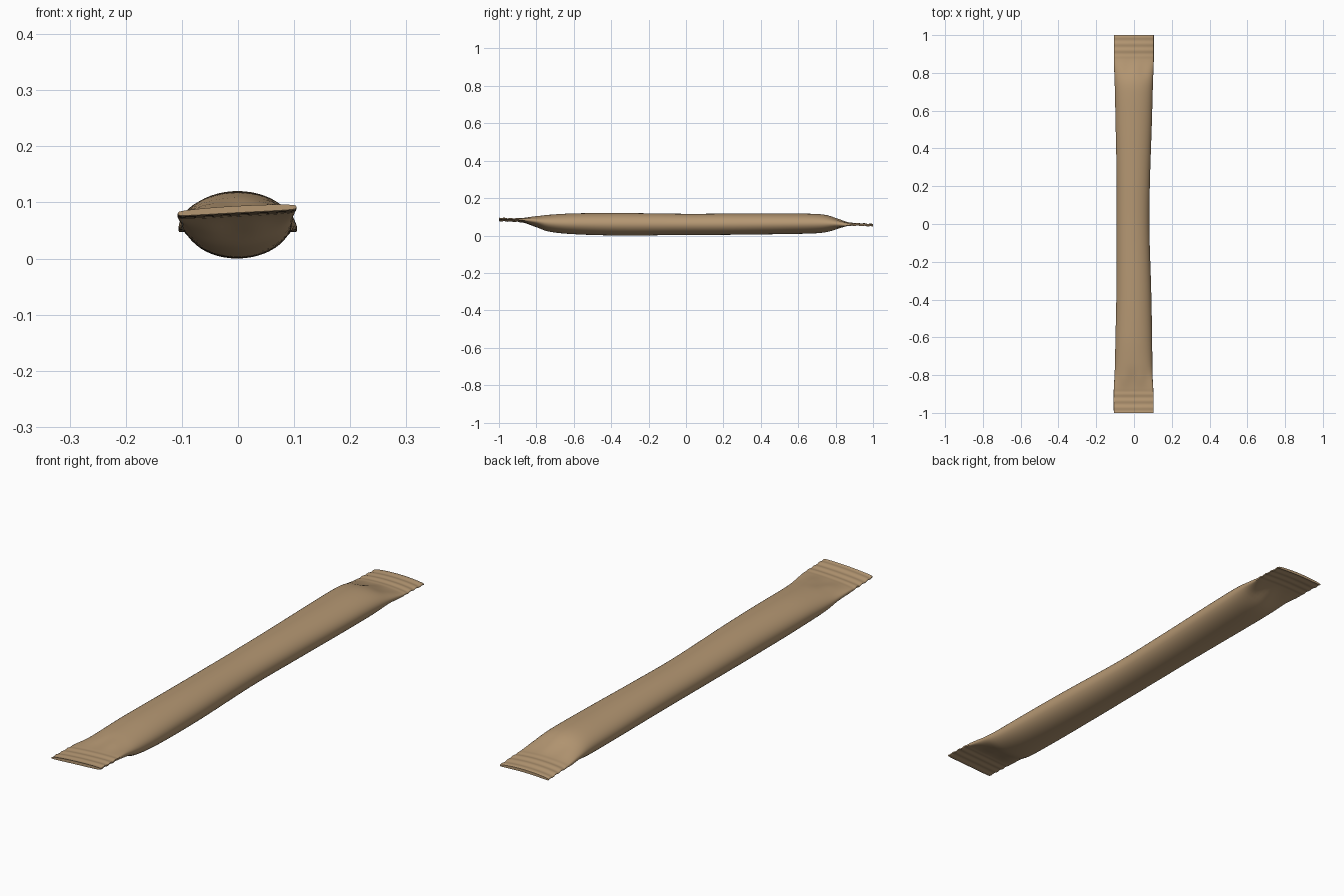
import bpy, bmesh, math

if "Cube" in bpy.data.objects:
    bpy.data.objects.remove(bpy.data.objects["Cube"])

# Stations along the stick: y, left x, right x, bottom z, top z
STATIONS = [
    (-1.00, -0.107, 0.104, 0.085, 0.097),
    (-0.93, -0.108, 0.104, 0.083, 0.094),
    (-0.87, -0.107, 0.102, 0.076, 0.096),
    (-0.80, -0.103, 0.098, 0.049, 0.106),
    (-0.74, -0.101, 0.097, 0.026, 0.114),
    (-0.60, -0.098, 0.096, 0.011, 0.122),
    (-0.35, -0.093, 0.091, 0.004, 0.124),
    (0.00, -0.092, 0.081, 0.007, 0.120),
    (0.25, -0.092, 0.085, 0.008, 0.121),
    (0.55, -0.098, 0.095, 0.012, 0.121),
    (0.70, -0.101, 0.099, 0.016, 0.119),
    (0.76, -0.103, 0.101, 0.024, 0.111),
    (0.82, -0.105, 0.103, 0.044, 0.089),
    (0.87, -0.106, 0.105, 0.057, 0.074),
    (0.93, -0.106, 0.105, 0.059, 0.070),
    (1.00, -0.106, 0.105, 0.055, 0.066),
]
SIDES = 48


def slope(i, k):
    a, b = STATIONS[max(i - 1, 0)], STATIONS[min(i + 1, len(STATIONS) - 1)]
    return (b[k] - a[k]) / (b[0] - a[0])


def sample(y):
    i = 0
    while i < len(STATIONS) - 2 and y > STATIONS[i + 1][0]:
        i += 1
    a, b = STATIONS[i], STATIONS[i + 1]
    d = b[0] - a[0]
    t = (y - a[0]) / d
    return [(2*t**3 - 3*t**2 + 1) * a[k] + (t**3 - 2*t**2 + t) * d * slope(i, k)
            + (3*t**2 - 2*t**3) * b[k] + (t**3 - t**2) * d * slope(i + 1, k)
            for k in range(1, 5)]


def smooth(a, b, v):
    t = max(0.0, min(1.0, (v - a) / (b - a)))
    return t * t * (3 - 2 * t)


def ring(bm, y):
    left, right, low, high = sample(y)
    seal = smooth(0.78, 0.88, abs(y))
    crimp = smooth(0.87, 0.90, abs(y))
    power = 1.0 - 0.6 * seal
    half_w, half_h = (right - left) / 2, (high - low) / 2
    verts = []
    for i in range(SIDES):
        a = 2 * math.pi * i / SIDES
        c, s = math.cos(a), math.sin(a)
        x = (left + right) / 2 + half_w * c
        z = (low + high) / 2 + half_h * math.copysign(abs(s) ** power, s)
        # pressed ribs and a gentle twist of the front seal
        z += 0.0015 * crimp * math.sin(y * 2 * math.pi / 0.035)
        z += 0.055 * x * smooth(0.6, 0.9, -y)
        z -= 0.006 * seal * c * c * (1 if y > 0 else 0.3)
        # small puckers where the filled tube meets the seal
        pucker = math.exp(-((abs(y) - 0.82) / 0.04) ** 2)
        z += 0.002 * pucker * math.sin(x * 75 + y) * s
        verts.append(bm.verts.new((x, y, z)))
    return verts


# Filled stick sachet, with a flat crimped seal at each end
bm = bmesh.new()
inner = [-0.87 + 1.74 * i / 90 for i in range(91)]
seal_ys = [0.87 + 0.13 * i / 22 for i in range(1, 23)]
ys = [-y for y in reversed(seal_ys)] + inner + seal_ys
rings = [ring(bm, y) for y in ys]
for r0, r1 in zip(rings, rings[1:]):
    for i in range(SIDES):
        j = (i + 1) % SIDES
        bm.faces.new((r0[i], r0[j], r1[j], r1[i]))
# Closed ends of the seals
for r in (rings[0], rings[-1]):
    bm.faces.new(r)
bmesh.ops.recalc_face_normals(bm, faces=bm.faces)
drop = min(v.co.z for v in bm.verts)
bmesh.ops.translate(bm, verts=bm.verts, vec=(0, 0, -drop))

mesh = bpy.data.meshes.new("stick_sachet")
bm.to_mesh(mesh)
bm.free()
sachet = bpy.data.objects.new("stick_sachet", mesh)
bpy.context.collection.objects.link(sachet)

# Kraft paper colour
paper = bpy.data.materials.new("kraft_paper")
paper.diffuse_color = (0.46, 0.31, 0.17, 1)
paper.use_nodes = True
paper.node_tree.nodes["Principled BSDF"].inputs["Base Color"].default_value = paper.diffuse_color
mesh.materials.append(paper)

bpy.context.view_layer.objects.active = sachet
sachet.select_set(True)
bpy.ops.object.shade_smooth_by_angle(angle=math.radians(50))
